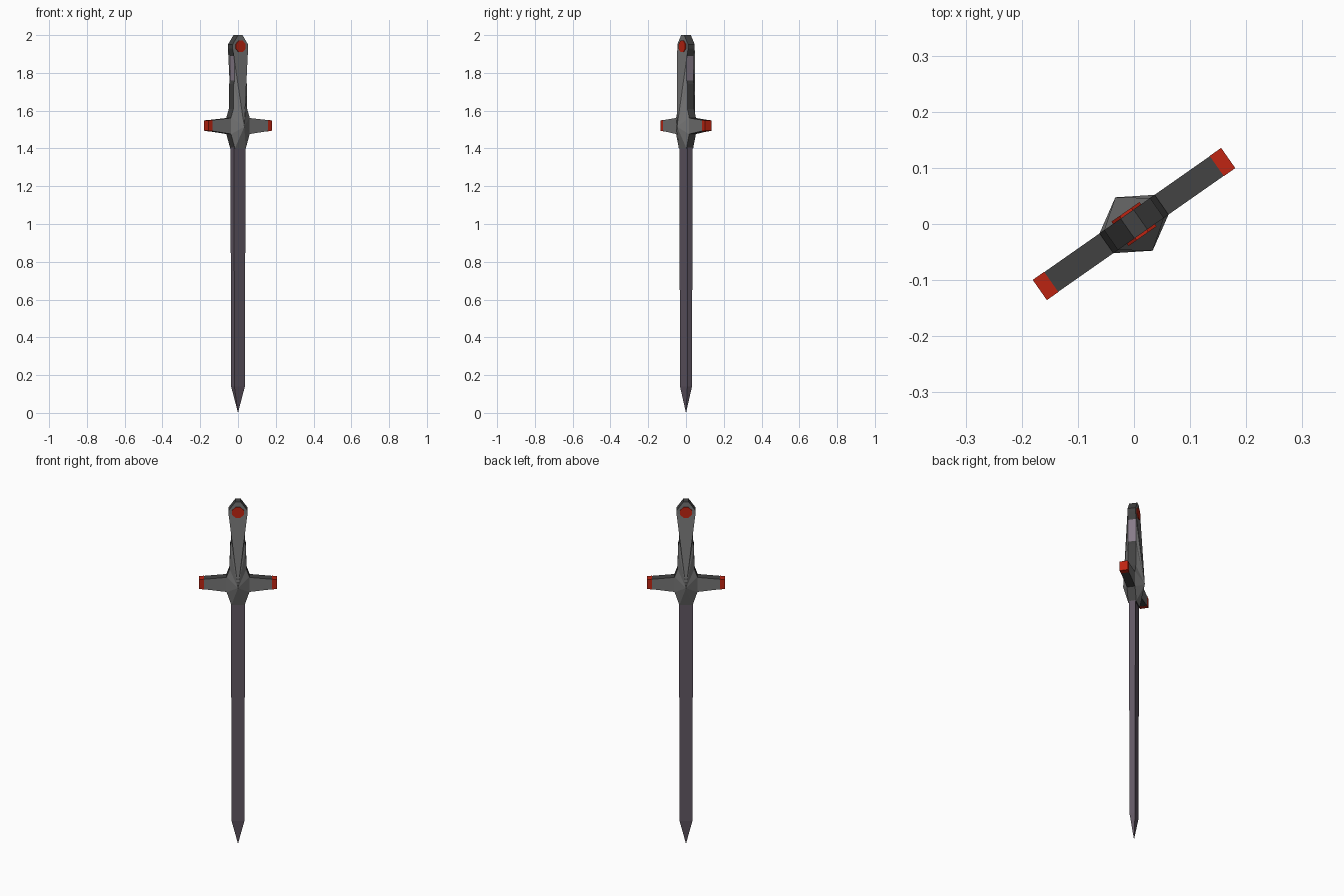
import bpy, bmesh, math

if "Cube" in bpy.data.objects:
    bpy.data.objects.remove(bpy.data.objects["Cube"])

ANGLE = math.radians(35)   # the sword is turned about its long axis
T = 0.0215                 # half thickness of the hilt


def material(name, rgb):
    m = bpy.data.materials.new(name)
    m.diffuse_color = (*rgb, 1)
    m.use_nodes = True
    m.node_tree.nodes["Principled BSDF"].inputs["Base Color"].default_value = m.diffuse_color
    return m


steel = material("purple_steel", (0.12, 0.095, 0.125))
grey = material("mid_grey", (0.18, 0.18, 0.18))
dark = material("dark_grey", (0.055, 0.055, 0.055))
pale = material("pale_lavender", (0.24, 0.20, 0.25))
red = material("red", (0.52, 0.018, 0.006))


def finish(name, bm, mats, rule=None):
    bmesh.ops.recalc_face_normals(bm, faces=bm.faces)
    bm.normal_update()
    if rule:
        for f in bm.faces:
            f.material_index = rule(f)
    me = bpy.data.meshes.new(name)
    bm.to_mesh(me)
    bm.free()
    for m in mats:
        me.materials.append(m)
    ob = bpy.data.objects.new(name, me)
    ob.rotation_euler.z = ANGLE
    bpy.context.collection.objects.link(ob)
    return ob


def slab(name, outline, half, mats, rule=None, y=0.0):
    """Extrude an (x, z) outline through the thickness."""
    bm = bmesh.new()
    f = bm.faces.new([bm.verts.new((x, y - half, z)) for x, z in outline])
    new = bmesh.ops.extrude_face_region(bm, geom=[f])["geom"]
    bmesh.ops.translate(bm, vec=(0, 2 * half, 0),
                        verts=[v for v in new if isinstance(v, bmesh.types.BMVert)])
    return finish(name, bm, mats, rule)


def hilt_rule(f):
    # broad faces are grey, the rim is dark, the upper grip rim is pale
    if abs(f.normal.y) > 0.3:
        return 0
    return 2 if 1.77 < f.calc_center_median().z < 1.88 else 1


# blade: rectangular section with a pointed tip
bm = bmesh.new()
rings = [[bm.verts.new((sx * w, sy * t, z)) for sx, sy in ((-1, -1), (1, -1), (1, 1), (-1, 1))]
         for w, t, z in ((0.037, 0.017, 1.46), (0.034, 0.015, 0.14))]
tip = bm.verts.new((0, 0, 0))
bm.faces.new(rings[0])
for i in range(4):
    j = (i + 1) % 4
    bm.faces.new((rings[0][i], rings[0][j], rings[1][j], rings[1][i]))
    bm.faces.new((rings[1][i], rings[1][j], tip))
finish("blade", bm, [steel])

# grip and collar: outline fanned to a raised peak on both sides
half = [(0.035, 1.40), (0.06, 1.475), (0.06, 1.565), (0.044, 1.61), (0.043, 1.74),
        (0.037, 1.76), (0.037, 1.89), (0.05, 1.93)]
loop = half + [(-x, z) for x, z in reversed(half)]
bm = bmesh.new()
sides = []
for s in (-1, 1):
    ring = [bm.verts.new((x, s * T, z)) for x, z in loop]
    peak = bm.verts.new((0, s * 0.058, 1.515))
    for i in range(len(ring)):
        bm.faces.new((ring[i - 1], ring[i], peak))
    sides.append(ring)
for i in range(len(loop)):
    bm.faces.new((sides[0][i - 1], sides[0][i], sides[1][i], sides[1][i - 1]))
finish("grip", bm, [grey, dark, pale], hilt_rule)

# pommel with a gabled top
slab("pommel", [(-0.05, 1.93), (0.05, 1.93), (0.05, 1.95), (0.014, 2.0), (-0.014, 2.0), (-0.05, 1.95)],
     T, [grey, dark, pale], hilt_rule)

# round red studs on both pommel faces
stud = [(0.033 * math.cos(math.radians(22.5 + 45 * i)),
         1.94 + 0.033 * math.sin(math.radians(22.5 + 45 * i))) for i in range(8)]
for s, side in ((-1, "front"), (1, "back")):
    slab("stud_" + side, stud, 0.003, [red], y=s * (T + 0.002))

# guard arms with red ends
for s, side in ((-1, "left"), (1, "right")):
    slab("guard_arm_" + side,
         [(s * 0.05, 1.475), (s * 0.18, 1.492), (s * 0.18, 1.55), (s * 0.05, 1.562)],
         T, [grey, dark, pale], hilt_rule)
    slab("guard_end_" + side,
         [(s * 0.18, 1.491), (s * 0.205, 1.494), (s * 0.205, 1.548), (s * 0.18, 1.551)],
         T + 0.0005, [red])
